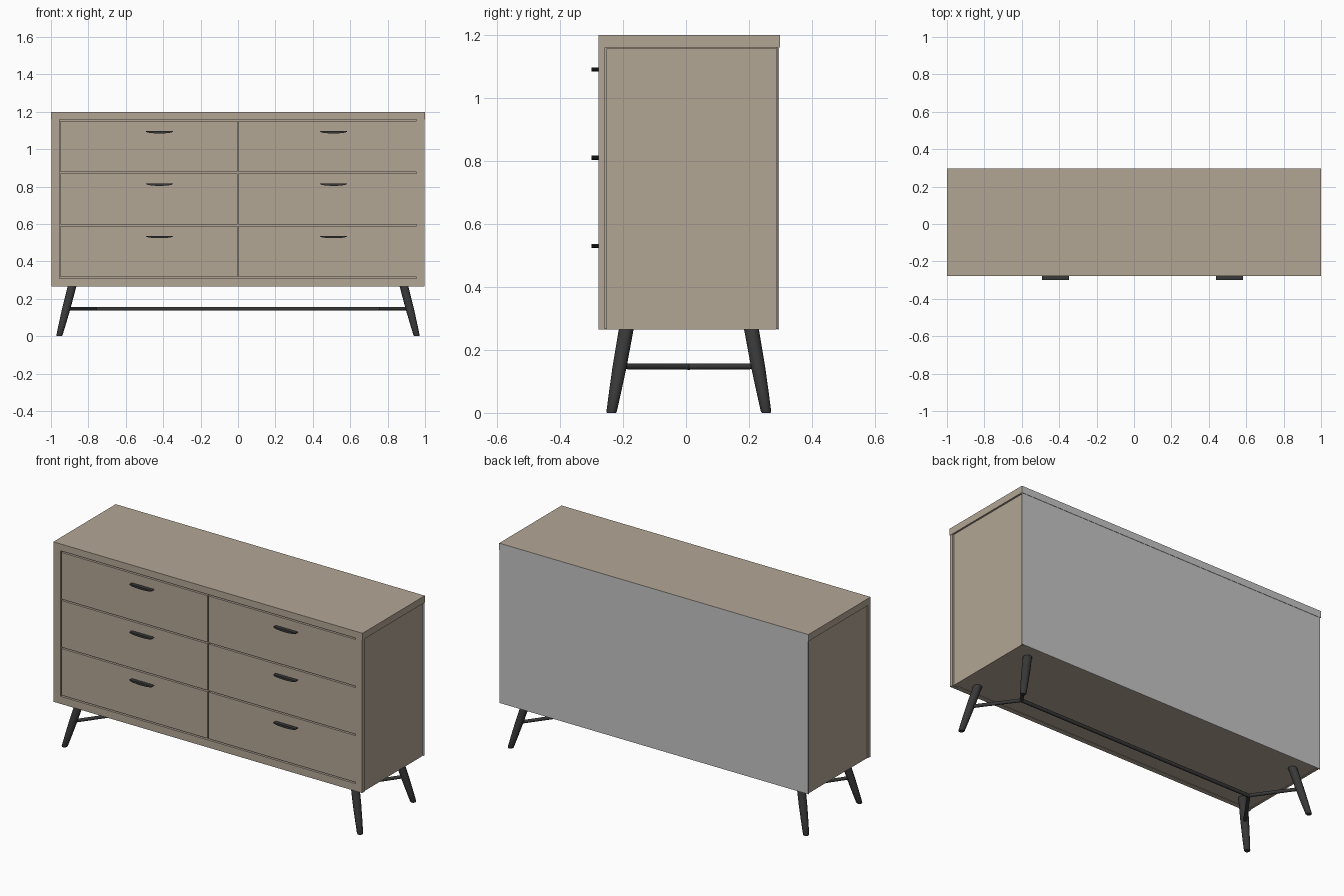
import bpy, bmesh, math
from mathutils import Vector

if "Cube" in bpy.data.objects:
    bpy.data.objects.remove(bpy.data.objects["Cube"])


def material(name, rgb):
    m = bpy.data.materials.new(name)
    m.diffuse_color = (*rgb, 1)
    m.use_nodes = True
    m.node_tree.nodes["Principled BSDF"].inputs["Base Color"].default_value = m.diffuse_color
    return m


WOOD = material("beige_wood", (0.45, 0.38, 0.302))
GREY = material("grey_backing", (0.56, 0.555, 0.56))
DARK = material("dark_metal", (0.04, 0.04, 0.041))


def finish(name, bm, mat, smooth=False):
    bmesh.ops.recalc_face_normals(bm, faces=bm.faces)
    me = bpy.data.meshes.new(name)
    bm.to_mesh(me)
    bm.free()
    me.materials.append(mat)
    ob = bpy.data.objects.new(name, me)
    bpy.context.collection.objects.link(ob)
    if smooth:
        bpy.ops.object.select_all(action='DESELECT')
        bpy.context.view_layer.objects.active = ob
        ob.select_set(True)
        bpy.ops.object.shade_smooth_by_angle(angle=math.radians(35))
    return ob


def box(name, x, y, z, mat=WOOD):
    bm = bmesh.new()
    bmesh.ops.create_cube(bm, size=1)
    for v in bm.verts:
        v.co = Vector([r[0] if c < 0 else r[1] for c, r in zip(v.co, (x, y, z))])
    return finish(name, bm, mat)


def rod(name, rings, horizontal=True, sides=20):
    """Loft circles (centre, radius); rings lie flat, or square to the path."""
    bm = bmesh.new()
    axis = Vector((0, 0, 1)) if horizontal else (rings[-1][0] - rings[0][0]).normalized()
    q = axis.to_track_quat('Z', 'Y')
    loops = []
    for c, r in rings:
        loops.append([bm.verts.new(c + q @ Vector((r * math.cos(a), r * math.sin(a), 0)))
                      for a in (2 * math.pi * i / sides for i in range(sides))])
    for lo, hi in zip(loops, loops[1:]):
        for i in range(sides):
            j = (i + 1) % sides
            bm.faces.new((lo[i], lo[j], hi[j], hi[i]))
    bm.faces.new(loops[0])
    bm.faces.new(loops[-1])
    return finish(name, bm, DARK, True)


FRONT, BACK = -0.278, 0.298
Z0, Z1 = 0.265, 1.2

# top board, its rear edge in the backing colour
top = box("top_board", (-1, 1), (FRONT, BACK), (1.16, Z1))
top.data.materials.append(GREY)
for p in top.data.polygons:
    p.material_index = 1 if p.normal.y > 0.9 else 0

# carcass, side panels and back
box("carcass", (-0.985, 0.985), (-0.252, 0.288), (Z0 + 0.002, 1.16))
for s, side in ((-1, "left"), (1, "right")):
    box(side + "_side_panel", sorted((s * 0.98, s * 0.993)), (-0.252, 0.288), (Z0, 1.157))
    box(side + "_front_stile", sorted((s * 0.955, s * 0.998)), (FRONT, -0.258), (Z0, 1.16))
    box(side + "_stile_core", sorted((s * 0.96, s * 0.985)), (-0.259, -0.25), (Z0 + 0.002, 1.16))
box("front_bottom_rail", (-0.955, 0.955), (FRONT, -0.25), (Z0, 0.309))
box("back_panel", (-0.998, 0.998), (0.291, 0.296), (Z0, 1.16), GREY)
box("back_panel_core", (-0.98, 0.98), (0.286, 0.292), (Z0 + 0.002, 1.16))

# drawers and their curved pulls
GAP = 0.004
for row in range(3):
    z = 0.313 + row * 0.281
    for x0, x1, hx, side in ((-0.952, 0, -0.42, "left"), (0, 0.959, 0.511, "right")):
        box(f"{side}_drawer_{row + 1}", (x0 + GAP, x1 - GAP), (FRONT, -0.25),
            (z + GAP, z + 0.281 - GAP))
        bm = bmesh.new()
        hz = 0.531 + row * 0.28
        pts = [(-0.072, 0.006), (0.072, 0.006)]
        pts += [(0.072 * math.cos(a), 0.003 - 0.010 * math.sin(a))
                for a in (math.pi * i / 10 for i in range(11))]
        f = bm.faces.new([bm.verts.new((hx + px, -0.3, hz + pz)) for px, pz in pts])
        ext = bmesh.ops.extrude_face_region(bm, geom=[f])
        for v in ext["geom"]:
            if isinstance(v, bmesh.types.BMVert):
                v.co.y = -0.276
        finish(f"{side}_drawer_pull_{row + 1}", bm, DARK)

# splayed legs and the stretcher frame
YC = 0.009


def leg_point(sx, sy, z):
    t = z / Z0
    return Vector((sx * (0.956 - 0.068 * t), YC + sy * (0.246 - 0.047 * t), z))


for sx, side in ((-1, "left"), (1, "right")):
    hub = Vector((sx * 0.76, YC, 0.147))
    for sy, end in ((-1, "front"), (1, "back")):
        rod(f"{end}_{side}_leg", [(leg_point(sx, sy, z), r) for z, r in
            ((0, 0.014), (0.004, 0.0165), (0.07, 0.0195), (0.15, 0.0225), (0.27, 0.0235))])
        rod(f"{end}_{side}_stretcher",
            [(leg_point(sx, sy, 0.148), 0.0095), (hub, 0.0095)], False, 14)
rod("long_stretcher", [(Vector((x, YC, 0.146)), 0.01) for x in (-0.767, 0.767)], False, 14)
